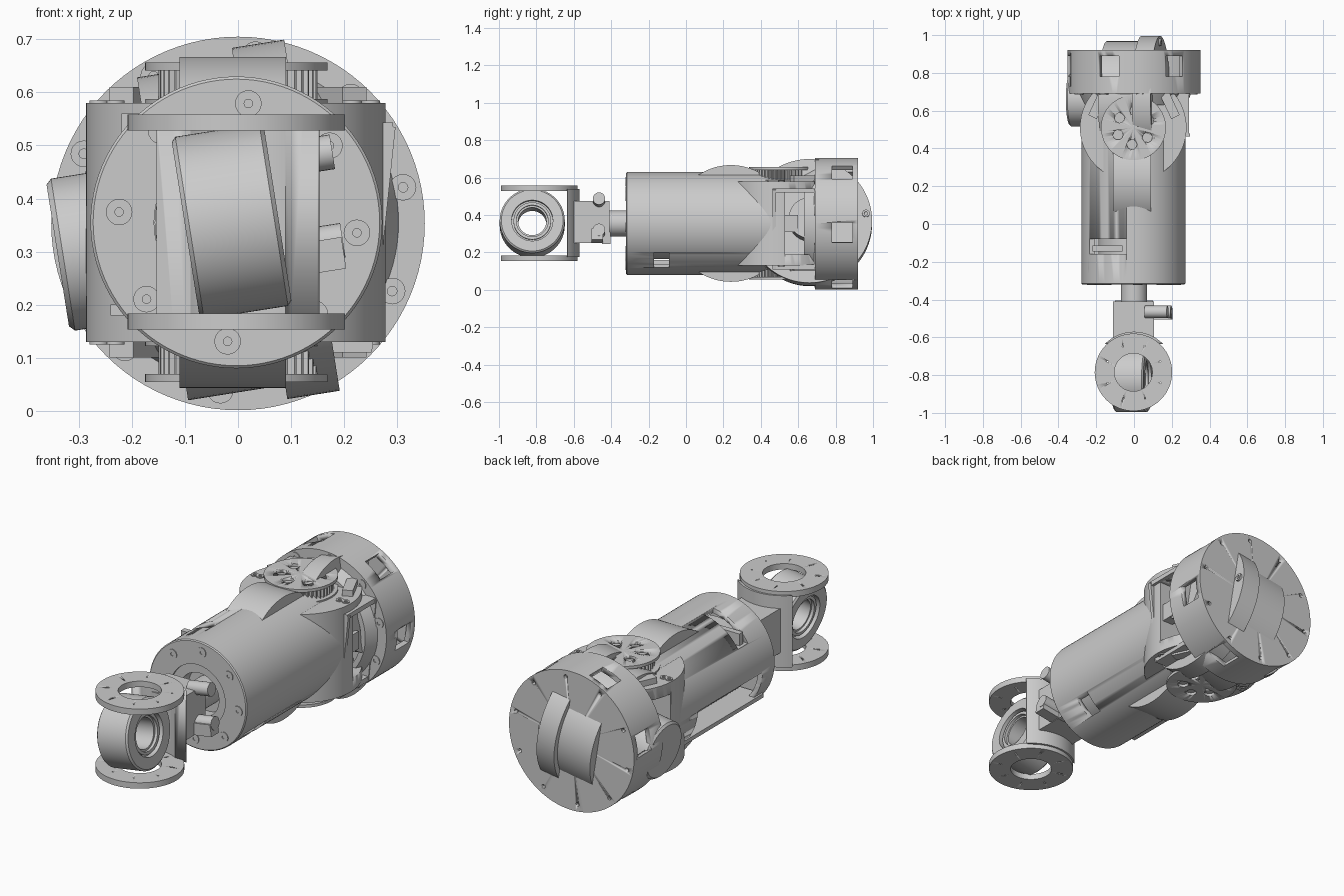
import bpy, bmesh
from math import cos, sin, pi, radians
from mathutils import Matrix, Vector

if "Cube" in bpy.data.objects:
    bpy.data.objects.remove(bpy.data.objects["Cube"])

ZC = 0.355                                   # height of the main axis
AX_Y = Matrix.Rotation(-pi / 2, 4, 'X')      # local z -> +y
AX_X = Matrix.Rotation(pi / 2, 4, 'Y')       # local z -> +x
AX_Z = Matrix.Identity(4)
TILT = Matrix.Rotation(radians(81), 4, 'Y')  # side axis, slightly tilted


def finish(name, bm, mat):
    bmesh.ops.remove_doubles(bm, verts=bm.verts, dist=1e-5)
    bmesh.ops.recalc_face_normals(bm, faces=bm.faces)
    bm.transform(mat)
    me = bpy.data.meshes.new(name)
    bm.to_mesh(me)
    bm.free()
    ob = bpy.data.objects.new(name, me)
    bpy.context.collection.objects.link(ob)
    bpy.ops.object.select_all(action='DESELECT')
    bpy.context.view_layer.objects.active = ob
    ob.select_set(True)
    bpy.ops.object.shade_smooth_by_angle(angle=radians(30))
    return ob


def lathe(name, profile, loc, axis, n=64):
    """Revolve a closed (radius, height) profile around an axis."""
    bm = bmesh.new()
    rings = [[bm.verts.new((r * cos(2 * pi * i / n), r * sin(2 * pi * i / n), h))
              for i in range(n)] for r, h in profile]
    for k in range(len(rings)):
        a, b = rings[k], rings[(k + 1) % len(rings)]
        if profile[k][0] == 0 and profile[(k + 1) % len(rings)][0] == 0:
            continue
        for i in range(n):
            j = (i + 1) % n
            bm.faces.new((a[i], a[j], b[j], b[i]))
    return finish(name, bm, Matrix.Translation(loc) @ axis)


def cyl(name, r, h0, h1, loc, axis, n=64):
    return lathe(name, [(0, h0), (r, h0), (r, h1), (0, h1)], loc, axis, n)


def tube(name, ro, ri, h0, h1, loc, axis, n=64):
    return lathe(name, [(ri, h0), (ro, h0), (ro, h1), (ri, h1)], loc, axis, n)


def box(name, x, y, z, rot=AX_Z):
    bm = bmesh.new()
    bmesh.ops.create_cube(bm, size=1)
    bm.transform(Matrix.Diagonal((x[1] - x[0], y[1] - y[0], z[1] - z[0], 1)))
    c = Vector((sum(x) / 2, sum(y) / 2, sum(z) / 2))
    return finish(name, bm, Matrix.Translation(c) @ rot)


def gear(name, ro, ri, teeth, h0, h1, loc):
    bm = bmesh.new()
    pts = [(ri if i % 4 < 2 else ro, 2 * pi * i / (teeth * 4)) for i in range(teeth * 4)]
    f = bm.faces.new([bm.verts.new((r * cos(a), r * sin(a), h0)) for r, a in pts])
    g = bmesh.ops.extrude_face_region(bm, geom=[f])['geom']
    bmesh.ops.translate(bm, verts=[v for v in g if isinstance(v, bmesh.types.BMVert)],
                        vec=(0, 0, h1 - h0))
    return finish(name, bm, Matrix.Translation(loc))


def cut(ob, cutters):
    for c in cutters:
        m = ob.modifiers.new("cut", 'BOOLEAN')
        m.operation, m.solver, m.object = 'DIFFERENCE', 'EXACT', c
        bpy.context.view_layer.objects.active = ob
        bpy.ops.object.modifier_apply(modifier=m.name)
        bpy.data.objects.remove(c)


def polar(r, deg, y):
    return (r * cos(radians(deg)), y, ZC + r * sin(radians(deg)))


# main barrel: shell with front end plate, slots and a left window
barrel = lathe("barrel", [(0.155, -0.32), (0.27, -0.32), (0.275, -0.315), (0.275, 0.52),
                          (0.25, 0.52), (0.25, -0.29), (0.155, -0.29)], (-0.003, 0, ZC), AX_Y, 96)
cut(barrel, [box("c", (-0.24, -0.04), (-0.16, -0.08), (0.5, 0.7)),
             box("c", (0.12, 0.4), (-0.17, -0.09), (0.12, 0.2)),
             box("c", (-0.4, -0.12), (-0.22, 0.3), (0.16, 0.34))])
box("slot_insert_top", (-0.22, -0.06), (-0.145, -0.115), (0.5, 0.56))
for k in range(8):
    p = polar(0.225, 40 + 45 * k, -0.32)
    tube("end_plate_bolt", 0.025, 0.008, -0.004, 0.01, p, AX_Y, 20)

# output bearing and internal gearbox
tube("output_bearing", 0.157, 0.11, -0.31, -0.24, (0, 0, ZC), AX_Y)
cyl("gearbox", 0.19, -0.24, 0.0, (0, 0, ZC), AX_Y)
for z in (0.18, 0.31):
    box("internal_rail", (-0.24, -0.1), (-0.28, 0.4), (z, z + 0.02))

# transverse motor whose rim breaks through the barrel top and bottom
cyl("transverse_motor", 0.312, -0.11, 0.09, (0, 0.24, ZC), AX_X, 96)

# vertical hub between barrel and rear drum
hub = cyl("hub", 0.282, 0.13, 0.58, (-0.004, 0.51, 0), AX_Z, 96)
cut(hub, [box("c", (-0.4, 0.4), (0.53, 0.9), (0.19, 0.52))])

# toothed pulleys, top and bottom, with perforated flanges
for top in (True, False):
    def h(a):
        return a if top else 2 * ZC - a
    lo, hi = sorted((h(0.575), h(0.642)))
    gear("pulley_teeth", 0.15, 0.136, 44, lo, hi, (0, 0.51, 0))
    for n, a, b in (("outer", 0.641, 0.656), ("inner", 0.575, 0.588)):
        lo, hi = sorted((h(a), h(b)))
        fl = cyl("pulley_flange_" + n, 0.172, lo, hi, (-0.003, 0.51, 0), AX_Z)
        if n == "outer":
            cs = [cyl("c", 0.026, lo - 0.001, hi + 0.001,
                      (-0.003 + 0.09 * cos(radians(30 + 60 * k - 5)),
                       0.51 + 0.09 * sin(radians(30 + 60 * k - 5)), 0), AX_Z, 24) for k in range(6)]
            cut(fl, cs)
    lo, hi = sorted((h(0.57), h(0.585)))
    for x in (-0.262, -0.232, 0.215, 0.25):
        tube("hub_bolt", 0.018, 0.008, lo, hi, (x, 0.51, 0), AX_Z, 16)
    # upright lugs behind the pulley
    lo, hi = sorted((h(0.52), h(0.61)))
    for s in (-1, 1):
        box("hub_lug", (s * 0.19 - 0.025, s * 0.19 + 0.025), (0.56, 0.7), (lo, hi),
            Matrix.Rotation(s * radians(25), 4, 'Z'))

# rear drum: hollow, six windows, front collar
drum = lathe("rear_drum", [(0.2, 0.69), (0.352, 0.69), (0.352, 0.92), (0, 0.92), (0, 0.9),
                           (0.325, 0.9), (0.325, 0.71), (0.2, 0.71)], (0, 0, 0.353), AX_Y, 96)
cs = []
for k in range(6):
    a = -8 + 60 * k
    c = box("c", (-0.06, 0.06), (-0.055, 0.055), (-0.055, 0.055))
    c.data.transform(Matrix.Translation(polar(0.34, a, 0.835)) @ Matrix.Rotation(-radians(a), 4, 'Y'))
    cs.append(c)
for k in range(10):
    cs.append(cyl("c", 0.01, -0.03, 0.03, polar(0.318, 12 + 36 * k, 0.92), AX_Y, 12))
cut(drum, cs)
lathe("drum_collar", [(0.25, 0.63), (0.275, 0.63), (0.305, 0.695), (0.25, 0.695)],
      (0, 0, ZC), AX_Y, 96)
for k in range(10):
    tube("drum_bolt", 0.025, 0.009, -0.004, 0.01, polar(0.318, 12 + 36 * k, 0.69), AX_Y, 20)

# tilted motor crossing the rear drum
tp = (0.085, 0.66, 0.36)
disc = cyl("tilted_disc", 0.335, -0.045, 0.055, tp, TILT, 96)
cyl("tilted_motor", 0.308, -0.23, -0.045, tp, TILT, 96)
lathe("tilted_motor_end", [(0, -0.43), (0.135, -0.43), (0.145, -0.42), (0.145, -0.23), (0, -0.23)],
      tp, TILT)
cyl("tilted_spindle", 0.11, 0.055, 0.16, tp, TILT)
for dz in (-0.02, 0.02):
    tube("disc_bolt", 0.02, 0.009, 0.05, 0.06, (tp[0], 0.962, 0.36 + dz * 2), TILT, 16)

# bracket frame on the right side
lean = Matrix.Rotation(radians(6), 4, 'Y')
for z, xs in (((0.11, 0.135), 0.0), ((0.52, 0.543), 0.04)):
    box("side_frame_rail", (0.17 + xs, 0.252 + xs), (0.462, 0.7), z)
for y in ((0.462, 0.48), (0.685, 0.7)):
    box("side_frame_post", (0.2, 0.275), y, (0.115, 0.54), lean)
box("side_frame_pad", (0.2, 0.26), (0.49, 0.6), (0.31, 0.4))

# output shaft and wrist bracket
cyl("output_shaft", 0.07, -0.43, -0.24, (0, 0, ZC), AX_Y)
body = box("wrist_bracket", (-0.11, 0.105), (-0.62, -0.41), (0.25, 0.475))
cut(body, [cyl("c", 0.18, -0.3, 0.3, (-0.01, -0.82, 0.36), TILT)])
back = tube("wrist_yoke", 0.215, 0.175, 0.175, 0.54, (0, -0.785, 0), AX_Z)
cut(back, [box("c", (-0.4, 0.4), (-1.1, -0.635), (0.1, 0.6))])
for z in (0.46, 0.29):
    cyl("wrist_peg", 0.033, 0.06, 0.2 if z < 0.4 else 0.18, (0, -0.465, z), TILT, 24)
box("wrist_peg_arm", (0.1, 0.2), (-0.505, -0.445), (0.26, 0.32), Matrix.Rotation(radians(-9), 4, 'Y'))
box("wrist_foot", (-0.1, 0.1), (-0.45, -0.405), (0.245, 0.31))

# horizontal flange rings above and below the wrist
for z0 in (0.153, 0.528):
    ring = tube("wrist_flange", 0.205, 0.1, z0, z0 + 0.03, (-0.003, -0.785, 0), AX_Z, 80)
    cut(ring, [cyl("c", 0.004, z0 - 0.01, z0 + 0.04,
                   (0.15 * cos(pi * k / 4 + 0.4), -0.785 + 0.15 * sin(pi * k / 4 + 0.4), 0), AX_Z, 8)
               for k in range(8)])

# tilted wrist ring with stepped bore
lathe("wrist_ring", [(0.075, -0.06), (0.11, -0.06), (0.11, -0.088), (0.165, -0.088), (0.174, -0.08),
                     (0.174, 0.08), (0.165, 0.088), (0.11, 0.088), (0.11, 0.06), (0.075, 0.06)],
      (-0.012, -0.822, 0.357), TILT, 80)
tube("wrist_ring_bearing", 0.1, 0.085, -0.075, 0.075, (-0.012, -0.822, 0.357), TILT)
